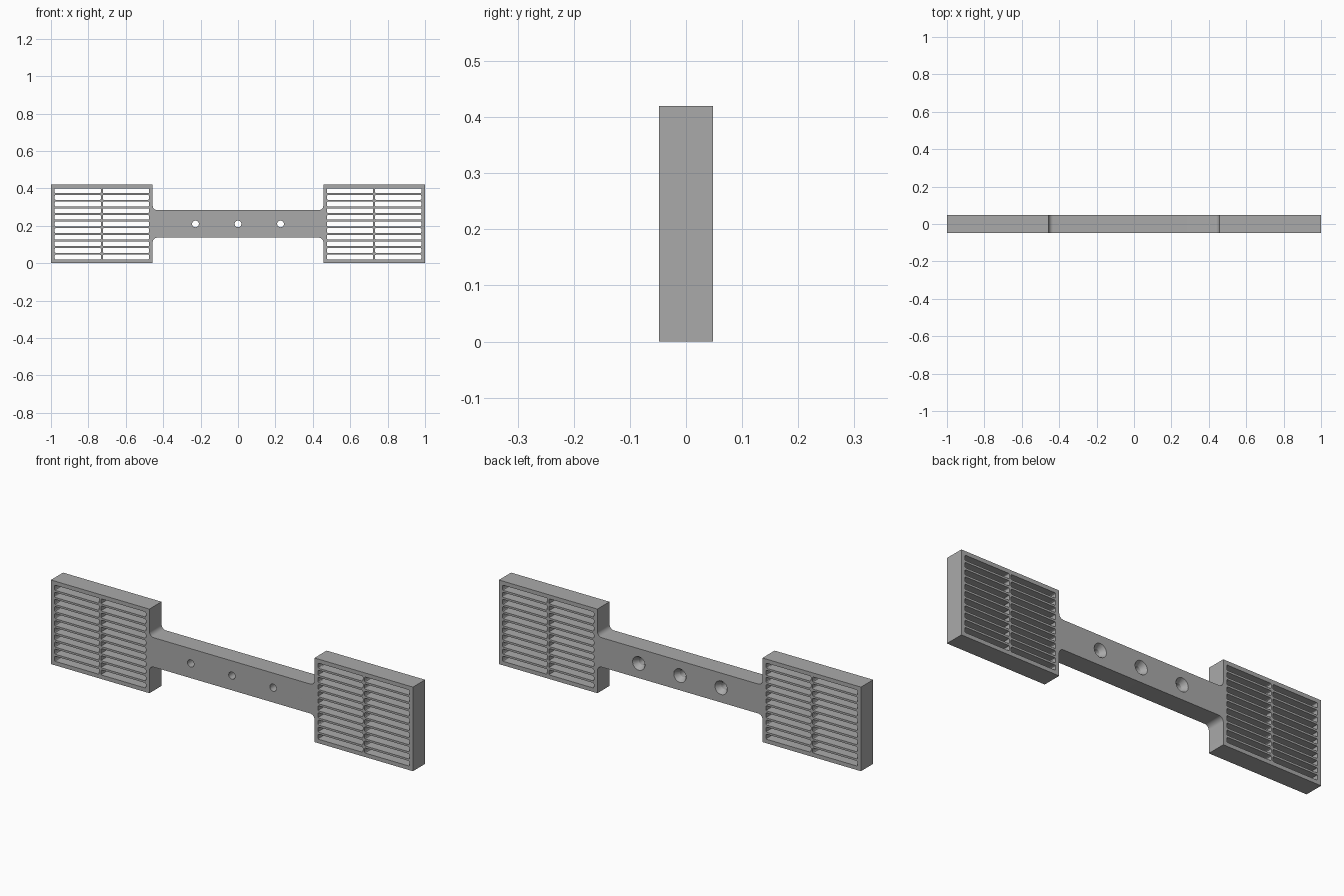
import bpy, bmesh
from math import sin, cos, pi
from mathutils import Matrix

if "Cube" in bpy.data.objects:
    bpy.data.objects.remove(bpy.data.objects["Cube"])

HALF_DEPTH, HEIGHT = 0.048, 0.42
MID = HEIGHT / 2
NECK, BAR = 0.456, 0.0735          # inner edge of the end grilles, half height of the bar
FRAME, RIB, ROWS, COLS = 0.02, 0.01, 11, 2
FILLET = 0.024
HOLES = (-0.2275, 0, 0.2275)
HOLE_R, SINK_R = 0.018, 0.034


def arc(cx, cz, r, start, end, steps):
    angles = [start + (end - start) * i / steps for i in range(steps + 1)]
    return [(cx + r * cos(a), cz + r * sin(a)) for a in angles]


def rounded_slot(x0, x1, z0, z1, r=0.005):
    corners = [(x1 - r, z1 - r), (x0 + r, z1 - r), (x0 + r, z0 + r), (x1 - r, z0 + r)]
    return [p for i, (x, z) in enumerate(corners)
            for p in arc(x, z, r, i * pi / 2, (i + 1) * pi / 2, 3)]


def add_loop(curve, points):
    spline = curve.splines.new('POLY')
    spline.points.add(len(points) - 1)
    for p, (x, z) in zip(spline.points, points):
        p.co = (x, z, 0, 1)
    spline.use_cyclic_u = True


def baked_mesh(obj):
    graph = bpy.context.evaluated_depsgraph_get()
    return bpy.data.meshes.new_from_object(obj.evaluated_get(graph))


# Flat profile: two end blocks joined by a filleted bar
curve = bpy.data.curves.new("body_profile", 'CURVE')
curve.dimensions, curve.fill_mode, curve.extrude = '2D', 'BOTH', HALF_DEPTH

quarter = arc(NECK - FILLET, MID + BAR + FILLET, FILLET, -pi / 2, 0, 8)
quarter += [(NECK, HEIGHT), (1, HEIGHT)]
right_side = [(x, HEIGHT - z) for x, z in reversed(quarter)] + quarter[::-1]
left_side = [(-x, HEIGHT - z) for x, z in right_side]
# each side runs from bar bottom, round the block, to bar top
bottom = [(x, HEIGHT - z) for x, z in quarter]
right_side = bottom + quarter[::-1]
left_side = [(-x, HEIGHT - z) for x, z in right_side]
add_loop(curve, right_side + left_side)

# Grille slots in both blocks
pitch_x = (1 - NECK - 2 * FRAME + RIB) / COLS
pitch_z = (HEIGHT - 2 * FRAME + RIB) / ROWS
for side in (-1, 1):
    for col in range(COLS):
        a = NECK + FRAME + col * pitch_x
        x0, x1 = sorted((side * a, side * (a + pitch_x - RIB)))
        for row in range(ROWS):
            z0 = FRAME + row * pitch_z
            add_loop(curve, rounded_slot(x0, x1, z0, z0 + pitch_z - RIB))

# Screw holes through the bar
for x in HOLES:
    add_loop(curve, arc(x, MID, HOLE_R, 0, 2 * pi, 32)[:-1])

profile = bpy.data.objects.new("body_profile", curve)
bpy.context.collection.objects.link(profile)
mesh = baked_mesh(profile)
bpy.data.objects.remove(profile)

# Weld the extruded profile and stand it upright
bm = bmesh.new()
bm.from_mesh(mesh)
bmesh.ops.remove_doubles(bm, verts=bm.verts, dist=0.0001)
bm.transform(Matrix.Rotation(pi / 2, 4, 'X'))
bmesh.ops.recalc_face_normals(bm, faces=bm.faces)
bm.to_mesh(mesh)
bm.free()
body = bpy.data.objects.new("double_grille_bracket", mesh)
bpy.context.collection.objects.link(body)

# Countersinks on the back
bm = bmesh.new()
for x in HOLES:
    place = Matrix.Translation((x, HALF_DEPTH - 0.01, MID)) @ Matrix.Rotation(-pi / 2, 4, 'X')
    bmesh.ops.create_cone(bm, cap_ends=True, segments=32, depth=0.04,
                          radius1=HOLE_R - 0.002, radius2=SINK_R + 0.006, matrix=place)
sink_mesh = bpy.data.meshes.new("countersink_cutter")
bm.to_mesh(sink_mesh)
bm.free()
cutter = bpy.data.objects.new("countersink_cutter", sink_mesh)
cutter.hide_render = True
bpy.context.collection.objects.link(cutter)

cut = body.modifiers.new("countersinks", 'BOOLEAN')
cut.operation, cut.solver, cut.object = 'DIFFERENCE', 'EXACT', cutter
final = baked_mesh(body)
body.modifiers.clear()
body.data = final
bpy.data.objects.remove(cutter)

# Plain grey material
grey = bpy.data.materials.new("grey")
grey.use_nodes = True
color = (0.4, 0.4, 0.4, 1)
grey.diffuse_color = color
grey.node_tree.nodes["Principled BSDF"].inputs["Base Color"].default_value = color
final.materials.clear()
final.materials.append(grey)

bpy.ops.object.select_all(action='DESELECT')
body.select_set(True)
bpy.context.view_layer.objects.active = body
bpy.ops.object.shade_smooth_by_angle(angle=pi / 6)
